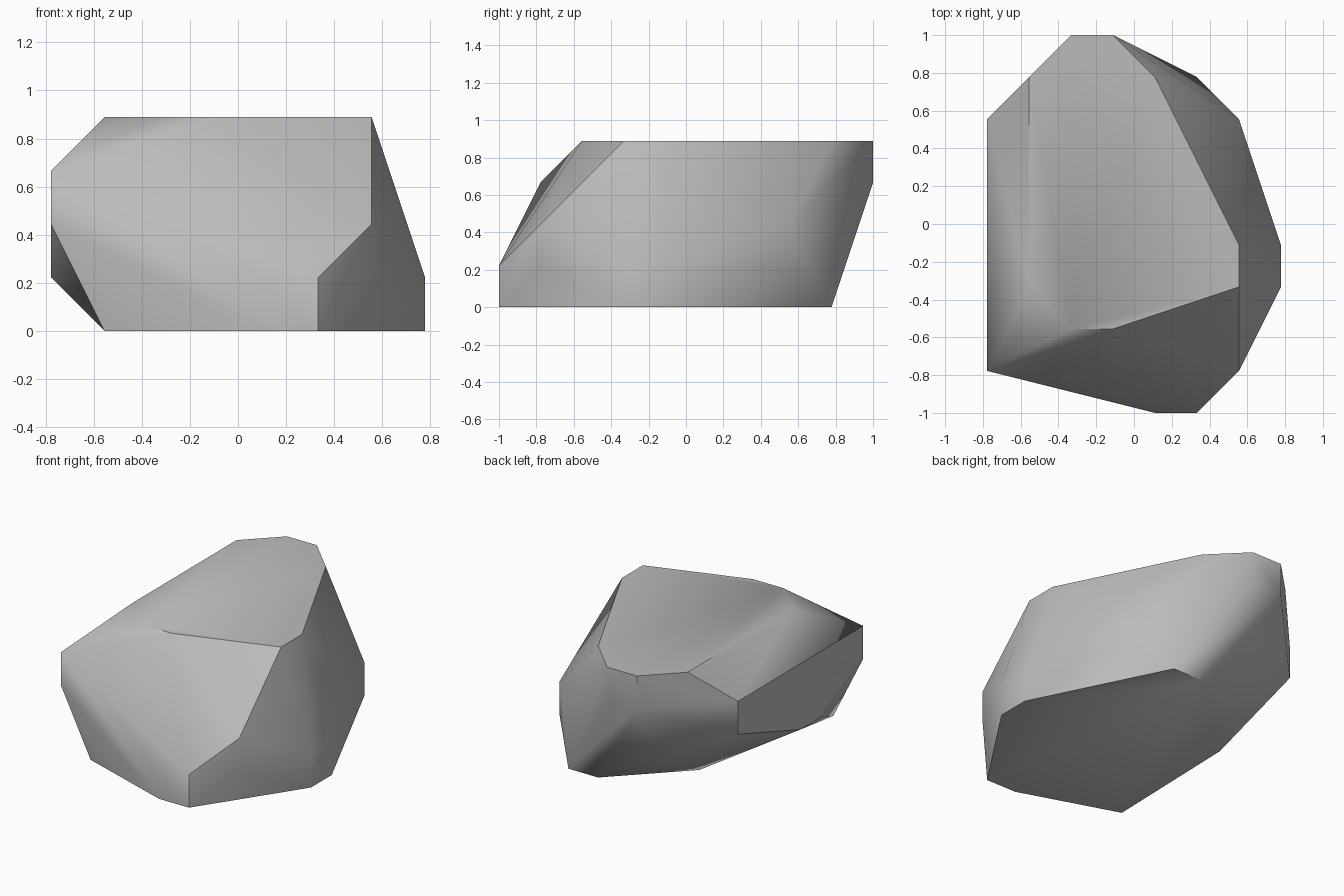
import bpy
import bmesh
import math

default_cube = bpy.data.objects.get("Cube")
if default_cube:
    bpy.data.objects.remove(default_cube, do_unlink=True)

STEP = 1 / 9  # corners sit on a coarse lattice

# Stone outline at each height level: (x, y) in lattice steps
bottom = [(3, -9), (1, -9), (7, -3), (7, -1), (3, 7), (1, 7), (-3, 3), (-5, -7)]
lower = [(3, -9), (1, -9), (5, -7), (7, -3), (7, -1), (5, 5), (-3, 7), (-7, -1), (-7, -3)]
middle = [(5, -7), (5, 5), (-7, 5), (-7, -7)]
upper = [(-1, 9), (-3, 9), (-7, 5), (-7, -7)]
top = [(-5, -3), (-3, -5), (-1, -5), (5, -3), (5, -1), (1, 7), (-1, 9), (-3, 9), (-5, 7)]


def make_material(name, colour):
    material = bpy.data.materials.new(name)
    material.use_nodes = True
    material.diffuse_color = colour
    shader = material.node_tree.nodes["Principled BSDF"]
    shader.inputs["Base Color"].default_value = colour
    return material


def make_hull(name, levels, material):
    """Wrap a convex skin around the stacked outlines."""
    bm = bmesh.new()
    for level, outline in enumerate(levels):
        for x, y in outline:
            bm.verts.new((x * STEP, y * STEP, 2 * level * STEP))
    bmesh.ops.convex_hull(bm, input=bm.verts)
    loose = [v for v in bm.verts if not v.link_faces]
    bmesh.ops.delete(bm, geom=loose, context="VERTS")
    # Merge coplanar triangles into clean facets
    bmesh.ops.dissolve_limit(bm, angle_limit=math.radians(1),
                             verts=bm.verts, edges=bm.edges)
    bmesh.ops.recalc_face_normals(bm, faces=bm.faces)
    mesh = bpy.data.meshes.new(name)
    bm.to_mesh(mesh)
    bm.free()
    mesh.materials.append(material)
    obj = bpy.data.objects.new(name, mesh)
    bpy.context.collection.objects.link(obj)
    return obj


# Faceted boulder with softened shallow edges
stone_grey = make_material("stone grey", (0.5, 0.5, 0.5, 1))
boulder = make_hull("boulder", [bottom, lower, middle, upper, top], stone_grey)
bpy.ops.object.select_all(action="DESELECT")
boulder.select_set(True)
bpy.context.view_layer.objects.active = boulder
bpy.ops.object.shade_smooth_by_angle(angle=math.radians(43))
